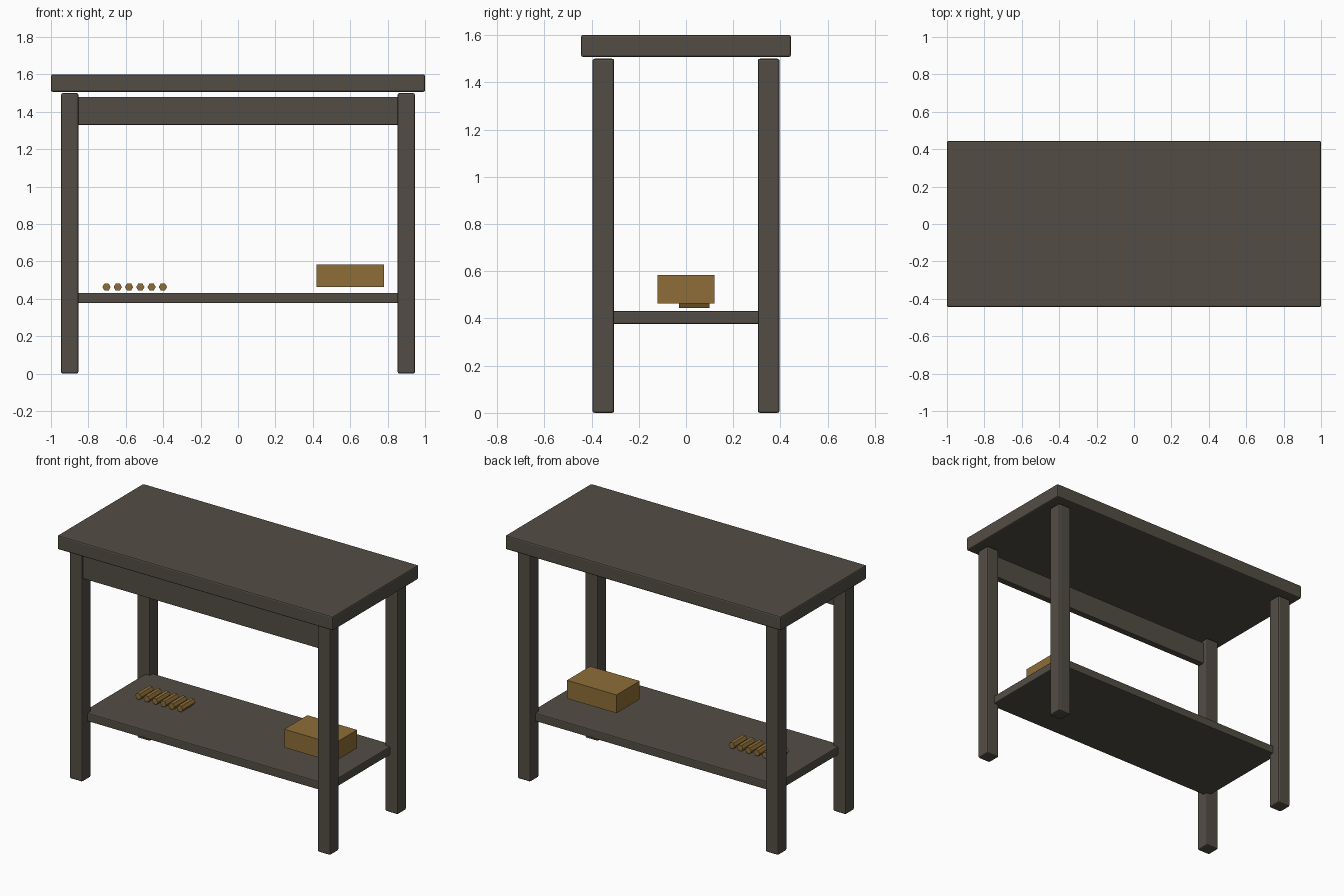
import bpy
import math

if "Cube" in bpy.data.objects:
    bpy.data.objects.remove(bpy.data.objects["Cube"])


def material(name, rgb):
    m = bpy.data.materials.new(name)
    m.diffuse_color = (*rgb, 1.0)
    m.use_nodes = True
    m.node_tree.nodes["Principled BSDF"].inputs["Base Color"].default_value = m.diffuse_color
    return m


dark_wood = material("dark_wood", (0.086, 0.074, 0.058))
tan_wood = material("tan_wood", (0.27, 0.155, 0.038))


def finish(ob, name, mat, bevel):
    ob.name = name
    ob.data.materials.append(mat)
    if bevel:
        mod = ob.modifiers.new("soft_edges", 'BEVEL')
        mod.width = bevel
        mod.segments = 2
    return ob


def box(name, x, y, z, mat, bevel=0.0):
    """Box from (min, max) ranges on each axis."""
    bpy.ops.mesh.primitive_cube_add(size=1, location=[sum(r) / 2 for r in (x, y, z)])
    ob = bpy.context.object
    ob.scale = [r[1] - r[0] for r in (x, y, z)]
    bpy.ops.object.transform_apply(location=False, rotation=False, scale=True)
    return finish(ob, name, mat, bevel)


# Table top
box("table_top", (-1, 1), (-0.445, 0.445), (1.507, 1.6), dark_wood, 0.009)

# Four legs
for sx, side in ((-1, "left"), (1, "right")):
    for sy, end in ((-1, "front"), (1, "back")):
        cx, cy = 0.9 * sx, 0.35 * sy
        box(f"{end}_{side}_leg", (cx - 0.046, cx + 0.046), (cy - 0.046, cy + 0.046),
            (0, 1.5), dark_wood, 0.009)

# Front rail under the top, and lower shelf
box("front_rail", (-0.89, 0.89), (-0.385, -0.34), (1.33, 1.48), dark_wood, 0.004)
box("lower_shelf", (-0.89, 0.89), (-0.34, 0.34), (0.377, 0.432), dark_wood, 0.006)

# Storage box on the shelf
box("storage_box", (0.42, 0.78), (-0.12, 0.12), (0.463, 0.583), tan_wood)

# Row of six-sided sticks lying front to back
for i in range(6):
    bpy.ops.mesh.primitive_cylinder_add(
        vertices=6, radius=0.022, depth=0.13,
        location=(-0.703 + 0.0603 * i, 0.035, 0.463))
    ob = bpy.context.object
    ob.rotation_euler = (math.pi / 2, math.radians(30), 0)
    finish(ob, f"stick_{i + 1}", tan_wood, 0)
